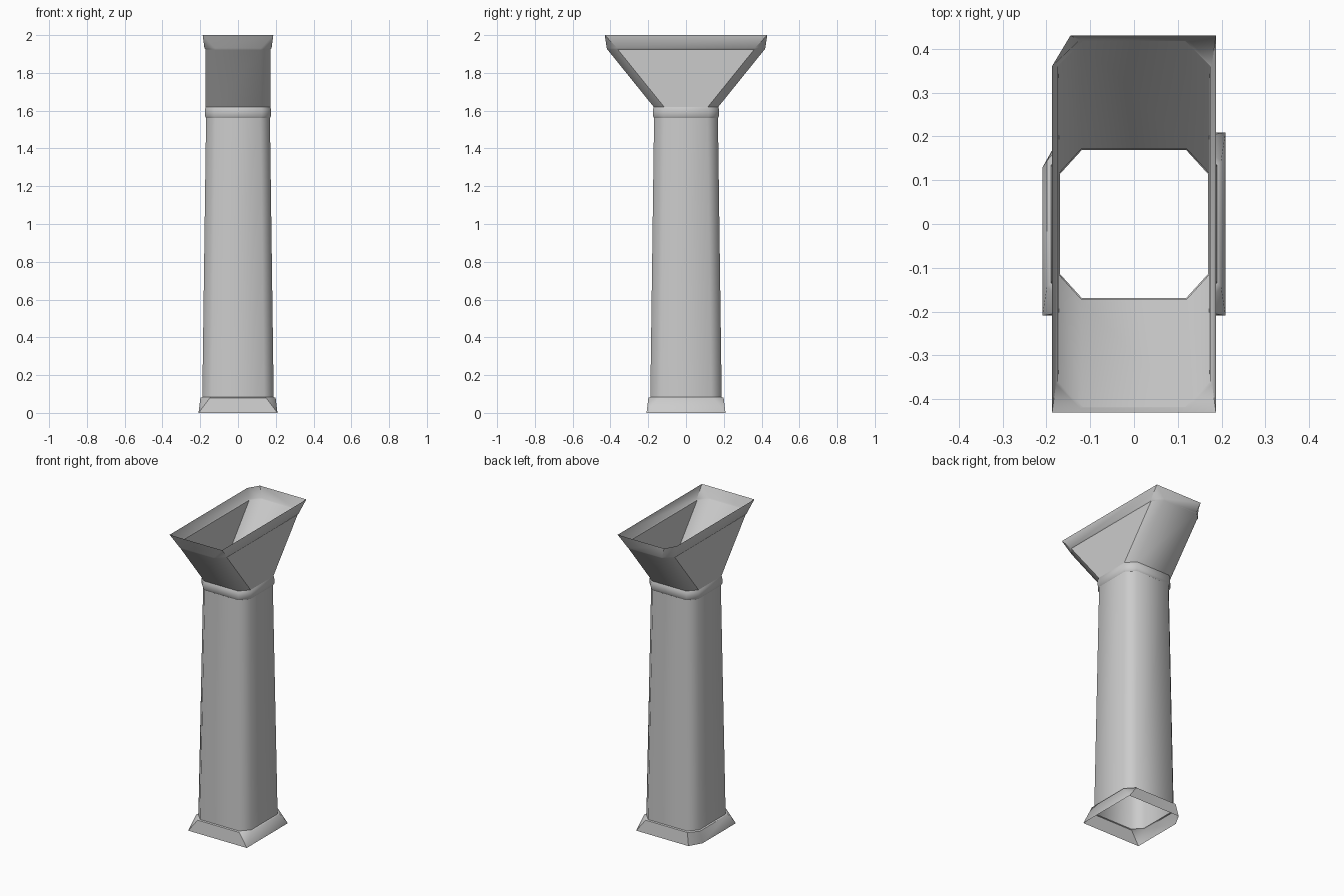
import bpy, bmesh, math

if "Cube" in bpy.data.objects:
    bpy.data.objects.remove(bpy.data.objects["Cube"])


def ring(bm, z, hx, hy, cx, cy, sharp=False):
    # Rectangle with cut corners; a sharp ring keeps only the back left cut
    pts = []
    for sx, sy in ((1, 1), (-1, 1), (-1, -1), (1, -1)):
        keep = not sharp or (sx, sy) == (-1, 1)
        a, b = (cx, cy) if keep else (0, 0)
        pair = [(sx * hx, sy * (hy - b)), (sx * (hx - a), sy * hy)]
        pts += pair if sx * sy > 0 else pair[::-1]
    return [bm.verts.new((x, y, z)) for x, y in pts]


def loft(name, sections):
    # Open thin-walled tube through the given sections
    bm = bmesh.new()
    rings = [ring(bm, *s) for s in sections]
    for r0, r1 in zip(rings, rings[1:]):
        for i in range(8):
            j = (i + 1) % 8
            bm.faces.new((r0[i], r0[j], r1[j], r1[i]))
    bmesh.ops.remove_doubles(bm, verts=bm.verts, dist=1e-5)
    mesh = bpy.data.meshes.new(name)
    bm.to_mesh(mesh)
    bm.free()
    ob = bpy.data.objects.new(name, mesh)
    bpy.context.collection.objects.link(ob)
    bpy.ops.object.select_all(action='DESELECT')
    ob.select_set(True)
    bpy.context.view_layer.objects.active = ob
    bpy.ops.object.shade_smooth_by_angle(angle=math.radians(50))
    return ob


# Foot: square below, cut corners and a small ledge above
loft("base", [(0, .209, .209, .045, .08, True),
              (.08, .199, .199, .05, .055),
              (.083, .189, .189, .05, .055)])

# Tapered hollow shaft
loft("shaft", [(.08, .189, .189, .05, .055),
               (1.56, .169, .169, .05, .055)])

# Rounded collar
loft("collar", [(1.56, .169, .169, .05, .055),
                (1.572, .175, .175, .05, .055),
                (1.605, .175, .175, .05, .055),
                (1.62, .171, .171, .05, .055)])

# Flaring head
loft("flared_head", [(1.62, .171, .171, .05, .055),
                     (1.925, .173, .417, .055, .055)])

# Rim of the head
loft("head_rim", [(1.925, .173, .417, .055, .055),
                  (1.932, .178, .42, .055, .055),
                  (2.0, .187, .43, .042, .07, True)])
# The rim and foot are open so the column can be seen through
